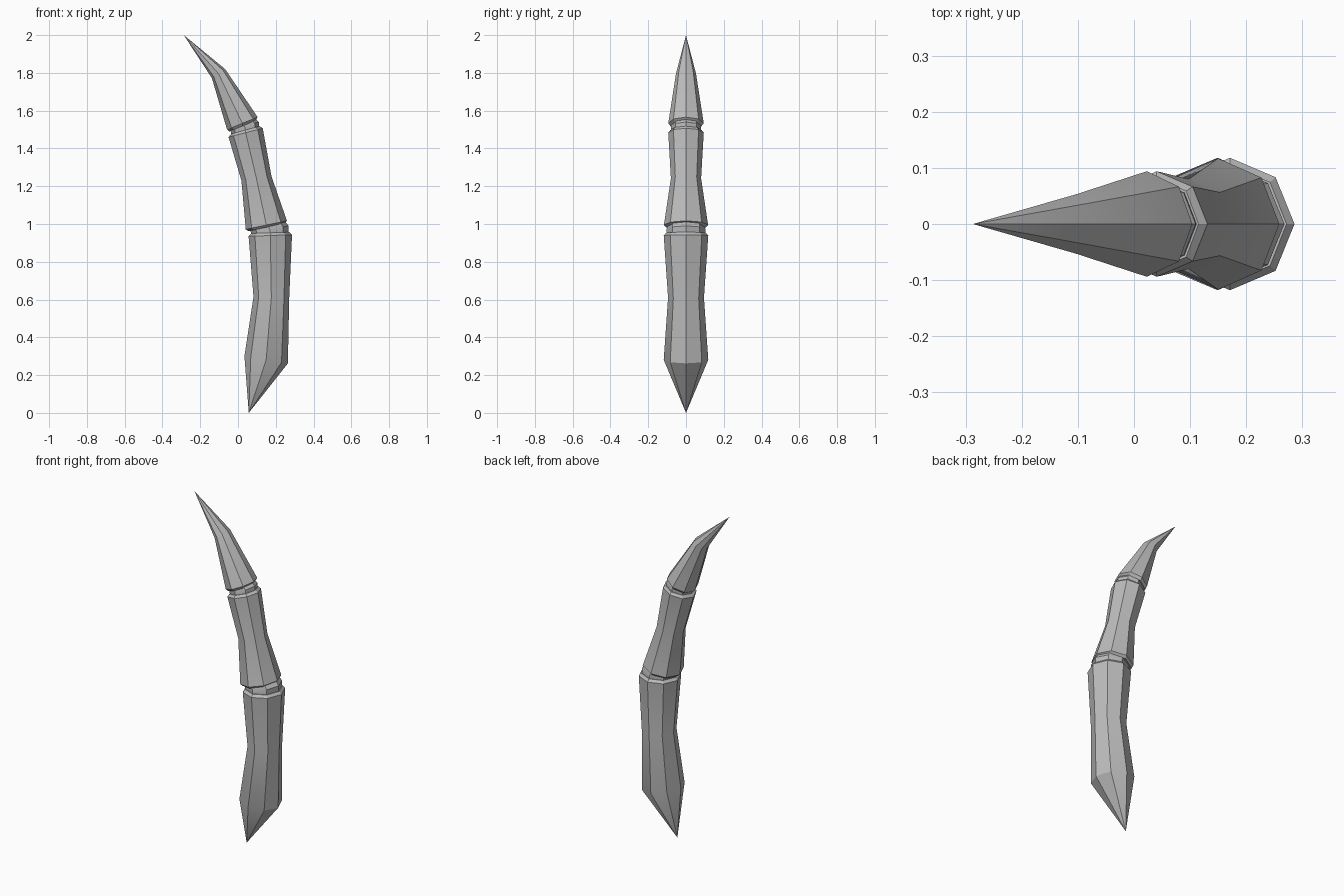
import bpy, bmesh, math
from mathutils import Vector

cube = bpy.data.objects.get("Cube")
if cube:
    bpy.data.objects.remove(cube, do_unlink=True)

grey = bpy.data.materials.new("plain grey")
grey.use_nodes = True
colour = (0.5, 0.5, 0.5, 1)
grey.diffuse_color = colour
grey.node_tree.nodes["Principled BSDF"].inputs["Base Color"].default_value = colour

SIDES = 8


def loft(name, sections):
    """Sections: (left x, left z, right x, right z, half depth), or (x, z) for a point."""
    bm = bmesh.new()
    loops = []
    for s in sections:
        if len(s) == 2:
            loops.append([bm.verts.new((s[0], 0, s[1]))] * SIDES)
            continue
        left, right = Vector((s[0], 0, s[1])), Vector((s[2], 0, s[3]))
        mid, half = (left + right) / 2, (right - left) / 2
        loops.append([bm.verts.new(mid + half * math.cos(a) + Vector((0, s[4] * math.sin(a), 0)))
                      for a in (math.tau * i / SIDES for i in range(SIDES))])
    for low, high in zip(loops, loops[1:]):
        for i in range(SIDES):
            j = (i + 1) % SIDES
            corners = list(dict.fromkeys((low[i], low[j], high[j], high[i])))
            bm.faces.new(corners)
    # Close the open ends
    for ring in (loops[0], loops[-1]):
        if ring[0] is not ring[1]:
            bm.faces.new(ring)
    bmesh.ops.recalc_face_normals(bm, faces=bm.faces)
    mesh = bpy.data.meshes.new(name)
    bm.to_mesh(mesh)
    bm.free()
    mesh.materials.append(grey)
    obj = bpy.data.objects.new(name, mesh)
    bpy.context.collection.objects.link(obj)
    bpy.ops.object.select_all(action='DESELECT')
    obj.select_set(True)
    bpy.context.view_layer.objects.active = obj
    bpy.ops.object.shade_smooth_by_angle(angle=math.radians(30))


# Lower segment, with a pointed root
loft("lower_segment", [
    (0.057, 0.0),
    (0.034, 0.30, 0.264, 0.262, 0.118),
    (0.082, 0.615, 0.271, 0.605, 0.095),
    (0.056, 0.935, 0.286, 0.943, 0.118),
    (0.07, 0.95, 0.272, 0.957, 0.105)])

# Lower knuckle
loft("lower_knuckle", [
    (0.072, 0.94, 0.266, 0.945, 0.101),
    (0.068, 0.955, 0.268, 0.99, 0.103),
    (0.062, 0.98, 0.245, 1.02, 0.095)])

# Middle segment
loft("middle_segment", [
    (0.056, 0.962, 0.242, 1.002, 0.104),
    (0.041, 0.972, 0.259, 1.017, 0.117),
    (0.018, 1.23, 0.177, 1.253, 0.08),
    (-0.05, 1.46, 0.131, 1.507, 0.094),
    (-0.036, 1.477, 0.115, 1.518, 0.083)])

# Upper knuckle
loft("upper_knuckle", [
    (-0.034, 1.468, 0.112, 1.508, 0.078),
    (-0.038, 1.488, 0.110, 1.54, 0.080),
    (-0.044, 1.51, 0.09, 1.56, 0.074)])

# Claw
loft("claw", [
    (-0.046, 1.49, 0.092, 1.546, 0.082),
    (-0.058, 1.50, 0.104, 1.566, 0.094),
    (-0.138, 1.772, -0.068, 1.82, 0.053),
    (-0.287, 2.0)])
